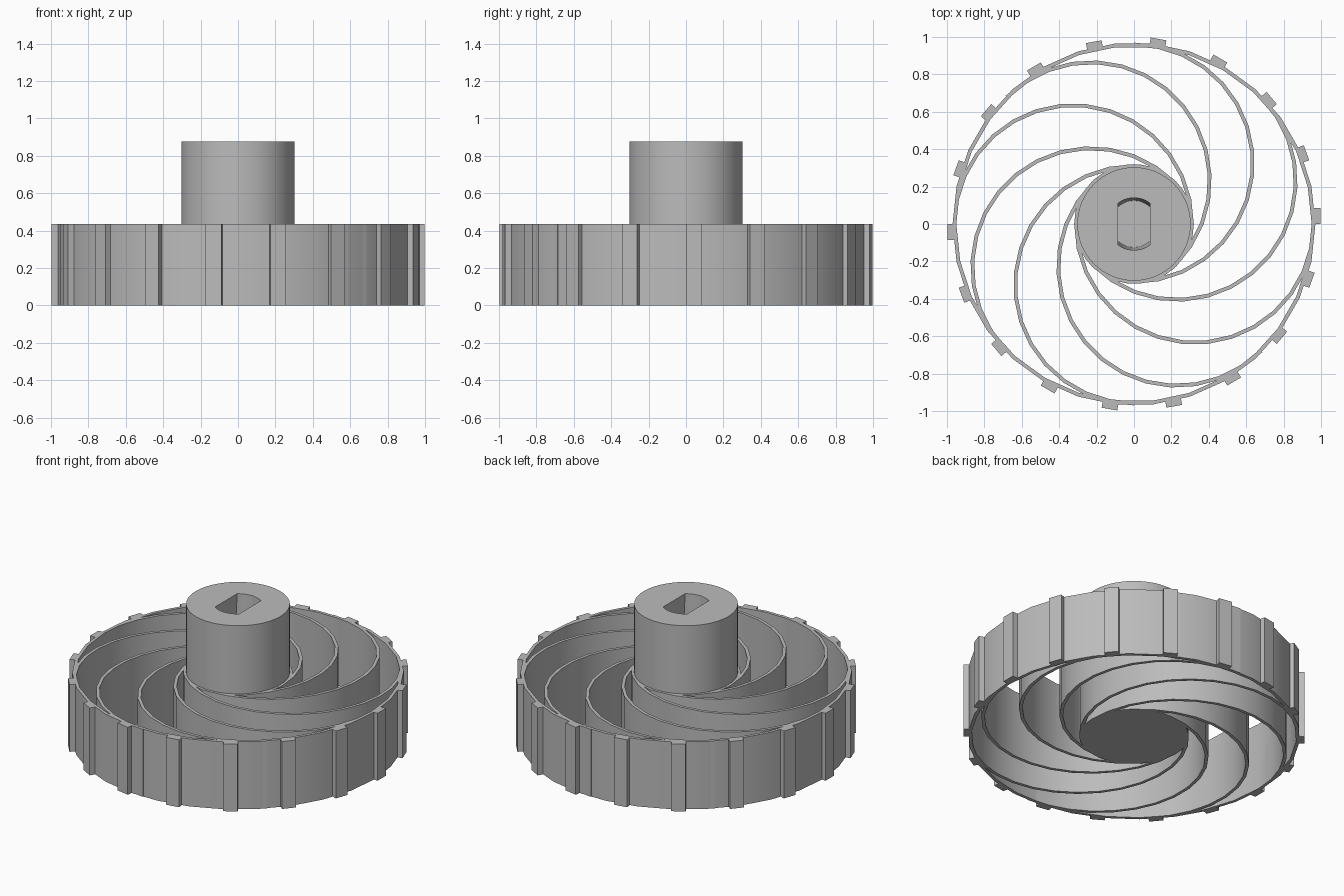
import bpy, bmesh
from math import sin, cos, pi, radians, sqrt, asin

if "Cube" in bpy.data.objects:
    bpy.data.objects.remove(bpy.data.objects["Cube"], do_unlink=True)

WHEEL_H, HUB_H, SLOT_FLOOR = 0.435, 0.875, 0.44
RIM_R, WALL, FACETS = 0.97, 0.02, 30
SPOKE_R, SPOKE_OFFSET = 0.645, 0.325

grey = bpy.data.materials.new("plain grey")
grey.use_nodes = True
grey.diffuse_color = (0.5, 0.5, 0.5, 1)
grey.node_tree.nodes["Principled BSDF"].inputs["Base Color"].default_value = (0.5, 0.5, 0.5, 1)


def arc(radius, start, end, steps, centre=(0, 0)):
    """Points along a circular arc, angles in radians."""
    return [(centre[0] + radius * cos(start + (end - start) * i / steps),
             centre[1] + radius * sin(start + (end - start) * i / steps))
            for i in range(steps + 1)]


def loft(bm, lower, upper, z0, z1):
    """Closed solid between two matching outlines."""
    a = [bm.verts.new((x, y, z0)) for x, y in lower]
    b = [bm.verts.new((x, y, z1)) for x, y in upper]
    bm.faces.new(a[::-1])
    bm.faces.new(b)
    for i in range(len(a)):
        j = (i + 1) % len(a)
        bm.faces.new((a[i], a[j], b[j], b[i]))


def wall(bm, outer, inner, z0, z1, closed):
    """Thin upright wall between two matching paths."""
    rows = [[bm.verts.new((x, y, z)) for x, y in path]
            for path, z in ((outer, z0), (outer, z1), (inner, z1), (inner, z0))]
    n = len(outer)
    for i in range(n if closed else n - 1):
        j = (i + 1) % n
        for k in range(4):
            m = (k + 1) % 4
            bm.faces.new((rows[k][i], rows[k][j], rows[m][j], rows[m][i]))
    if not closed:
        bm.faces.new([r[0] for r in rows])
        bm.faces.new([r[-1] for r in rows])


def finish(name, bm, smooth=True):
    bmesh.ops.recalc_face_normals(bm, faces=bm.faces)
    mesh = bpy.data.meshes.new(name)
    bm.to_mesh(mesh)
    bm.free()
    mesh.materials.append(grey)
    obj = bpy.data.objects.new(name, mesh)
    bpy.context.collection.objects.link(obj)
    if smooth:
        bpy.ops.object.select_all(action='DESELECT')
        obj.select_set(True)
        bpy.context.view_layer.objects.active = obj
        bpy.ops.object.shade_smooth_by_angle(angle=radians(30))
    return obj


# Outer rim
bm = bmesh.new()
wall(bm, arc(RIM_R, 0, 2 * pi, FACETS)[:-1], arc(RIM_R - WALL, 0, 2 * pi, FACETS)[:-1],
     0, WHEEL_H, True)
finish("rim", bm)

# Tread bars, each starting on a spoke of the 20 degree grid
bm = bmesh.new()
for k in range(18):
    c, s = cos(k * pi / 9), sin(k * pi / 9)
    bar = [(0.955, 0), (0.997, 0), (0.997, 0.085), (0.955, 0.085)]
    bar = [(x * c - y * s, x * s + y * c) for x, y in bar]
    loft(bm, bar, bar, 0, WHEEL_H)
finish("tread_bars", bm, smooth=False)

# Curved spokes: half rings touching the hub at one end and the rim at the other
bm = bmesh.new()
for k in range(8):
    a = k * pi / 4
    centre = (SPOKE_OFFSET * cos(a), SPOKE_OFFSET * sin(a))
    wall(bm, arc(SPOKE_R, a - pi, a, FACETS // 2, centre),
         arc(SPOKE_R - WALL, a - pi, a, FACETS // 2, centre), 0, WHEEL_H, False)
finish("curved_spokes", bm)

# Collar around the hub foot
bm = bmesh.new()
ring = arc(0.32, 0, 2 * pi, FACETS)[:-1]
loft(bm, ring, ring, 0, WHEEL_H)
finish("hub_collar", bm)


# Hub with a tapered two-flat shaft socket
def socket(radius, half_width=0.085):
    t = asin(half_width / radius)
    return arc(radius, pi / 2 - t, pi / 2 + t, 12) + arc(radius, 1.5 * pi - t, 1.5 * pi + t, 12)


bm = bmesh.new()
outer = arc(0.303, 0, 2 * pi, 96)[:-1]
loft(bm, outer, outer, SLOT_FLOOR - 0.1, HUB_H)
hub = finish("hub", bm, smooth=False)
bm = bmesh.new()
loft(bm, socket(0.125), socket(0.14), SLOT_FLOOR, HUB_H + 0.001)
cutter = finish("socket_cutter", bm, smooth=False)
cutter.hide_render = True
cut = hub.modifiers.new("socket", 'BOOLEAN')
cut.operation, cut.solver, cut.object = 'DIFFERENCE', 'EXACT', cutter
bpy.ops.object.select_all(action='DESELECT')
hub.select_set(True)
bpy.context.view_layer.objects.active = hub
bpy.ops.object.modifier_apply(modifier=cut.name)
bpy.data.objects.remove(cutter, do_unlink=True)
bpy.ops.object.shade_smooth_by_angle(angle=radians(30))
